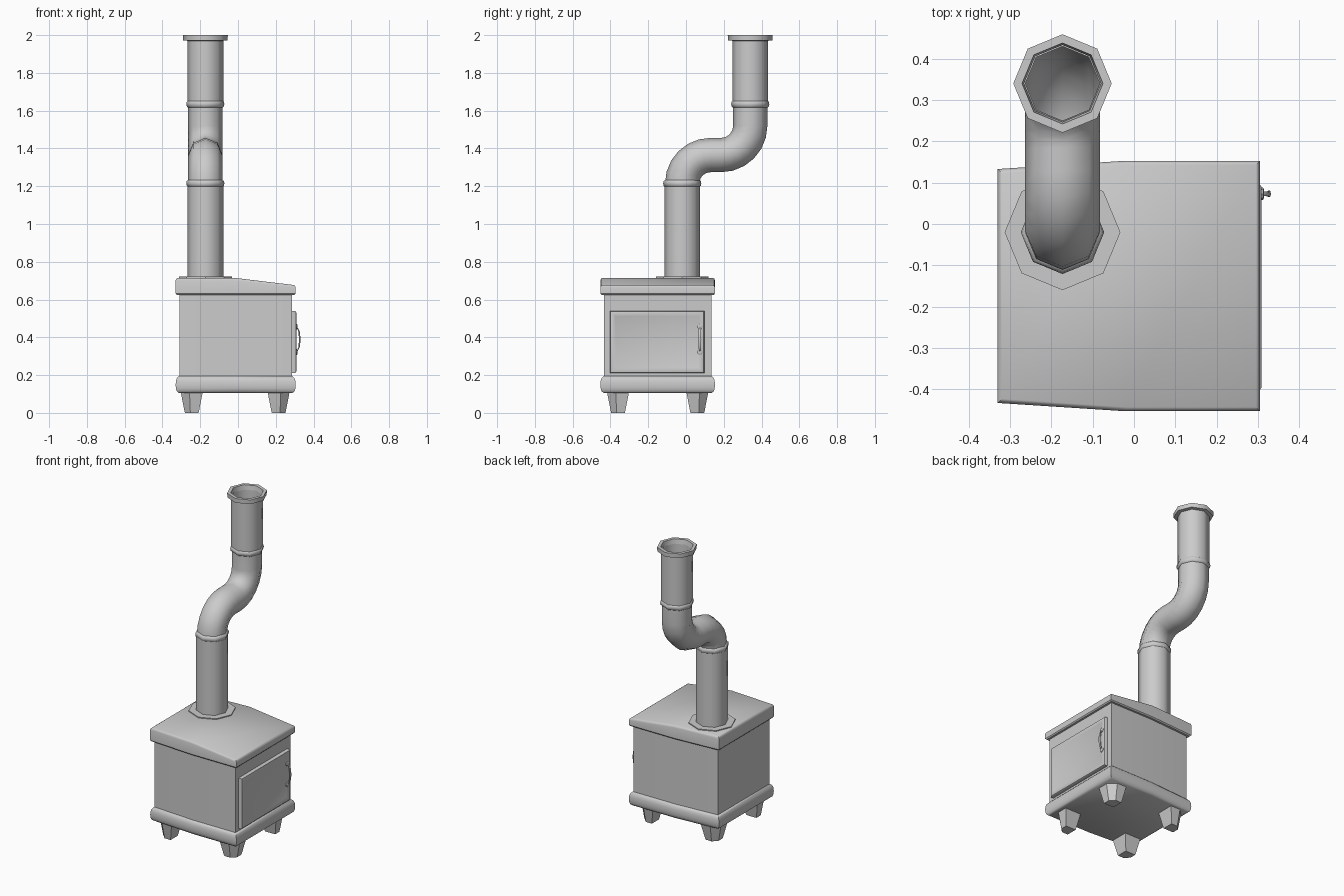
import bpy, bmesh
from math import sin, cos, radians, pi

if "Cube" in bpy.data.objects:
    bpy.data.objects.remove(bpy.data.objects["Cube"])


def loft(name, rings, cap_start=True, cap_end=True, smooth=30):
    """Skin a list of equal-length vertex rings."""
    bm = bmesh.new()
    vs = [[bm.verts.new(p) for p in r] for r in rings]
    n = len(rings[0])
    for a, b in zip(vs, vs[1:]):
        for i in range(n):
            j = (i + 1) % n
            bm.faces.new((a[i], a[j], b[j], b[i]))
    for flag, r in ((cap_start, vs[0]), (cap_end, vs[-1])):
        if flag == 'split':          # six-sided cap with a ridge line
            bm.faces.new((r[0], r[1], r[4], r[5]))
            bm.faces.new((r[1], r[2], r[3], r[4]))
        elif flag:
            bm.faces.new(r)
    bmesh.ops.recalc_face_normals(bm, faces=bm.faces)
    me = bpy.data.meshes.new(name)
    bm.to_mesh(me)
    bm.free()
    ob = bpy.data.objects.new(name, me)
    bpy.context.collection.objects.link(ob)
    bpy.ops.object.select_all(action='DESELECT')
    bpy.context.view_layer.objects.active = ob
    ob.select_set(True)
    bpy.ops.object.shade_smooth_by_angle(angle=radians(smooth))
    return ob


# Plan outline of the firebox, narrowing toward the back (-x)
PLAN = [(-.33, -.433), (-.02, -.453), (.305, -.453),
        (.305, .153), (-.02, .153), (-.33, .133)]


def plan(d, z):
    out = []
    for x, y in PLAN:
        px = x if x == -.02 else (x + d if x < 0 else x - d)
        py = y + d if y < 0 else y - d
        out.append((px, py, z(x) if callable(z) else z))
    return out


def lid_z(drop):
    return lambda x: (.715 if x < 0 else .677) - drop


loft("base_moulding", [plan(d, z) for d, z in (
    (.018, .105), (.006, .114), (.001, .13), (0, .148), (.001, .168),
    (.006, .184), (.014, .193), (.024, .197))], smooth=40)
loft("firebox", [plan(.019, .19), plan(.019, .635)])
loft("lid", [plan(.006, .625), plan(0, .632), plan(0, lid_z(.014)),
             plan(.003, lid_z(.005)), plan(.010, lid_z(0))],
     cap_end='split', smooth=40)

# Four tapered feet with a chamfered outer corner
for sx, cx in ((-1, -.245), (1, .215)):
    for sy, cy in ((-1, -.36), (1, .06)):
        def foot(h, z):
            shape = [(-1, -1), (1, -1), (1, .2), (.2, 1), (-1, 1)]
            return [(cx + sx * u * h, cy + sy * v * h, z) for u, v in shape]
        side = ("back" if sx < 0 else "front") + ("_right" if sy < 0 else "_left")
        loft("foot_" + side, [foot(.036, 0), foot(.039, .012), foot(.058, .11)])


# Door with a raised frame and sunken panel
def door_ring(x, d):
    y0, y1, z0, z1 = -.403 + d, .097 - d, .21 + d, .54 - d
    return [(x, y0, z0), (x, y1, z0), (x, y1, z1), (x, y0, z1)]


loft("door", [door_ring(x, d) for x, d in (
    (.28, 0), (.300, 0), (.307, .004), (.309, .010), (.309, .020),
    (.306, .030), (.303, .038))], smooth=40)


# Pipes and round parts swept in a vertical plane: stations (s, z, tilt, radius)
def sweep_yz(cx, stations, n=8):
    rings = []
    for y, z, t, r in stations:
        t = radians(t)
        rings.append([(cx + r * cos(2 * pi * i / n),
                       y + r * sin(2 * pi * i / n) * cos(t),
                       z - r * sin(2 * pi * i / n) * sin(t)) for i in range(n)])
    return rings


PX, Y0, Y1 = -.173, -.02, .34
loft("pipe_flange", sweep_yz(PX, [(Y0, .71, 0, .14), (Y0, .721, 0, .14)]))
loft("lower_pipe", sweep_yz(PX, [(Y0, .715, 0, .095), (Y0, 1.205, 0, .095)]),
     False, False, 50)
elbow = [(Y0, 1.2, 0, .091)]
elbow += [(.13 - .15 * cos(radians(t)), 1.215 + .15 * sin(radians(t)), t, .091)
          for t in range(0, 91, 15)]
elbow += [(.185 + .155 * cos(radians(t)), 1.52 - .155 * sin(radians(t)), t, .091)
          for t in range(90, -1, -15)]
elbow.append((Y1, 1.64, 0, .091))
loft("elbow_pipe", sweep_yz(PX, elbow), False, False, 50)
loft("upper_pipe", sweep_yz(PX, [
    (Y1, 1.63, 0, .095), (Y1, 1.97, 0, .095), (Y1, 1.972, 0, .118),
    (Y1, 2.0, 0, .119), (Y1, 2.0, 0, .098), (Y1, 1.97, 0, .093)]),
    False, False, 50)
for name, y, z in (("lower_collar", Y0, 1.215), ("upper_collar", Y1, 1.635)):
    loft(name, sweep_yz(PX, [
        (y, z - .018, 0, .092), (y, z - .013, 0, .098), (y, z, 0, .101),
        (y, z + .013, 0, .098), (y, z + .018, 0, .090)]), False, False, 50)


# Door handle: two mounting discs and a bowed grip
def disc(z):
    return [[(x, .073 + r * cos(2 * pi * i / 8), z + r * sin(2 * pi * i / 8))
             for i in range(8)] for x, r in ((.302, .015), (.312, .015), (.315, .010))]


for name, z in (("upper_handle_mount", .456), ("lower_handle_mount", .322)):
    loft(name, disc(z))
grip = [(.308, .322, 50), (.320, .332, 45), (.328, .350, 15), (.331, .389, 0),
        (.328, .428, -15), (.320, .446, -45), (.308, .456, -50)]
rings = []
for k, (x, z, t) in enumerate(grip):
    t, r = radians(t), (.005, .006, .007, .009, .007, .006, .005)[k]
    rings.append([(x - .004 + .5 * r * cos(2 * pi * i / 6) * cos(t),
                   .073 + r * sin(2 * pi * i / 6),
                   z - .5 * r * cos(2 * pi * i / 6) * sin(t)) for i in range(6)])
loft("handle_grip", rings, smooth=65)
